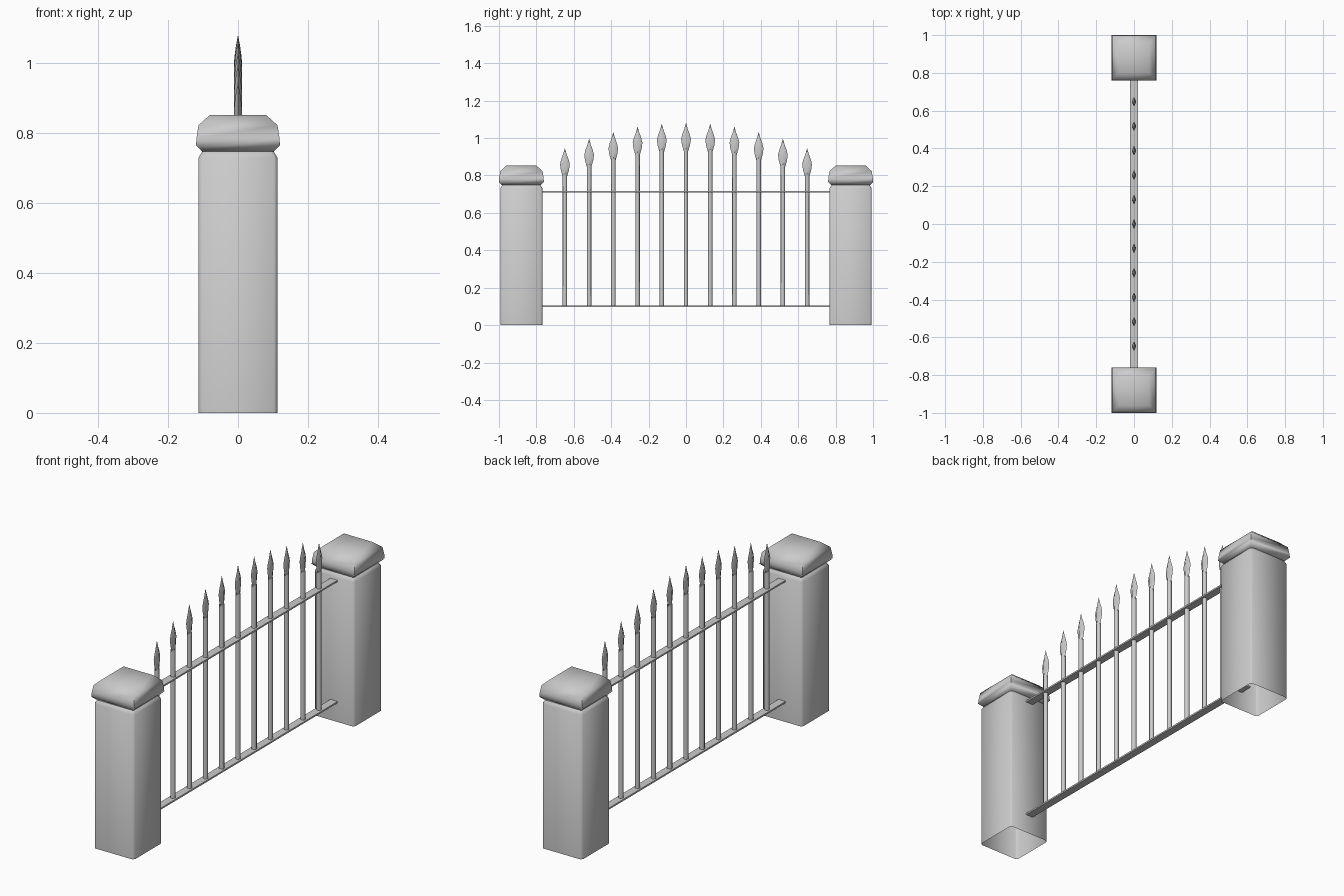
import bpy, bmesh, math

cube = bpy.data.objects.get("Cube")
if cube:
    bpy.data.objects.remove(cube, do_unlink=True)

stone = bpy.data.materials.new("plain_grey")
stone.use_nodes = True
GREY = (0.6, 0.6, 0.6, 1)
stone.diffuse_color = GREY
stone.node_tree.nodes["Principled BSDF"].inputs["Base Color"].default_value = GREY


def square(half, chamfer=0):
    """Square outline, optionally with chamfered corners."""
    pts = []
    for sx, sy in ((1, 1), (-1, 1), (-1, -1), (1, -1)):
        if chamfer:
            a = (sx * half, sy * (half - chamfer))
            b = (sx * (half - chamfer), sy * half)
            pts += [a, b] if sx * sy > 0 else [b, a]
        else:
            pts.append((sx * half, sy * half))
    return pts


def ellipse(rx, ry, sides):
    return [(rx * math.cos(math.tau * i / sides), ry * math.sin(math.tau * i / sides))
            for i in range(sides)]


def loft(name, sections, y=0, cap_bottom=True, cap_top=True, angle=60):
    """Skin a stack of (outline, z) sections into one object."""
    bm = bmesh.new()
    rings = [[bm.verts.new((px, py, z)) for px, py in outline] for outline, z in sections]
    for low, high in zip(rings, rings[1:]):
        n = len(low)
        for i in range(n):
            j = (i + 1) % n
            bm.faces.new((low[i], low[j], high[j], high[i]))
    if cap_bottom:
        bm.faces.new(rings[0][::-1])
    if cap_top:
        bm.faces.new(rings[-1])
    mesh = bpy.data.meshes.new(name)
    bm.to_mesh(mesh)
    bm.free()
    mesh.materials.append(stone)
    obj = bpy.data.objects.new(name, mesh)
    obj.location.y = y
    bpy.context.collection.objects.link(obj)
    bpy.ops.object.select_all(action='DESELECT')
    obj.select_set(True)
    bpy.context.view_layer.objects.active = obj
    bpy.ops.object.shade_smooth_by_angle(angle=math.radians(angle))
    return obj


# Two hollow pillars with moulded caps
for side, label in ((-1, "front"), (1, "back")):
    y = side * 0.88
    loft(label + "_pillar",
         [(square(0.113, 0.01), 0), (square(0.113, 0.01), 0.73), (square(0.1, 0.01), 0.752)],
         y, cap_bottom=False)
    loft(label + "_pillar_cap",
         [(square(0.103), 0.748), (square(0.12), 0.765), (square(0.119), 0.785),
          (square(0.113), 0.823), (square(0.08), 0.853)], y)

# Two flat rails running into the pillars
for label, z in (("lower", 0.1), ("upper", 0.713)):
    bar = [(0.02, -0.83), (0.02, 0.83), (-0.02, 0.83), (-0.02, -0.83)]
    loft(label + "_rail", [(bar, z - 0.004), (bar, z + 0.004)], angle=30)

# Pickets rising to an arch, each topped by a leaf-shaped spearhead
TIPS = (1.08, 1.075, 1.06, 1.03, 0.995, 0.945)
for i in range(-5, 6):
    y, tip = i * 0.1295, TIPS[abs(i)]
    shaft = ellipse(0.012, 0.012, 8)
    loft(f"picket_shaft_{i + 6}", [(shaft, 0.1), (shaft, tip - 0.14)], y)
    profile = ((0.15, 0.011, 0.012), (0.115, 0.012, 0.022), (0.085, 0.012, 0.026),
               (0.06, 0.01, 0.02), (0.03, 0.006, 0.009), (0, 0.0005, 0.0005))
    loft(f"picket_spearhead_{i + 6}",
         [(ellipse(rx, ry, 4), tip - drop) for drop, rx, ry in profile], y)
